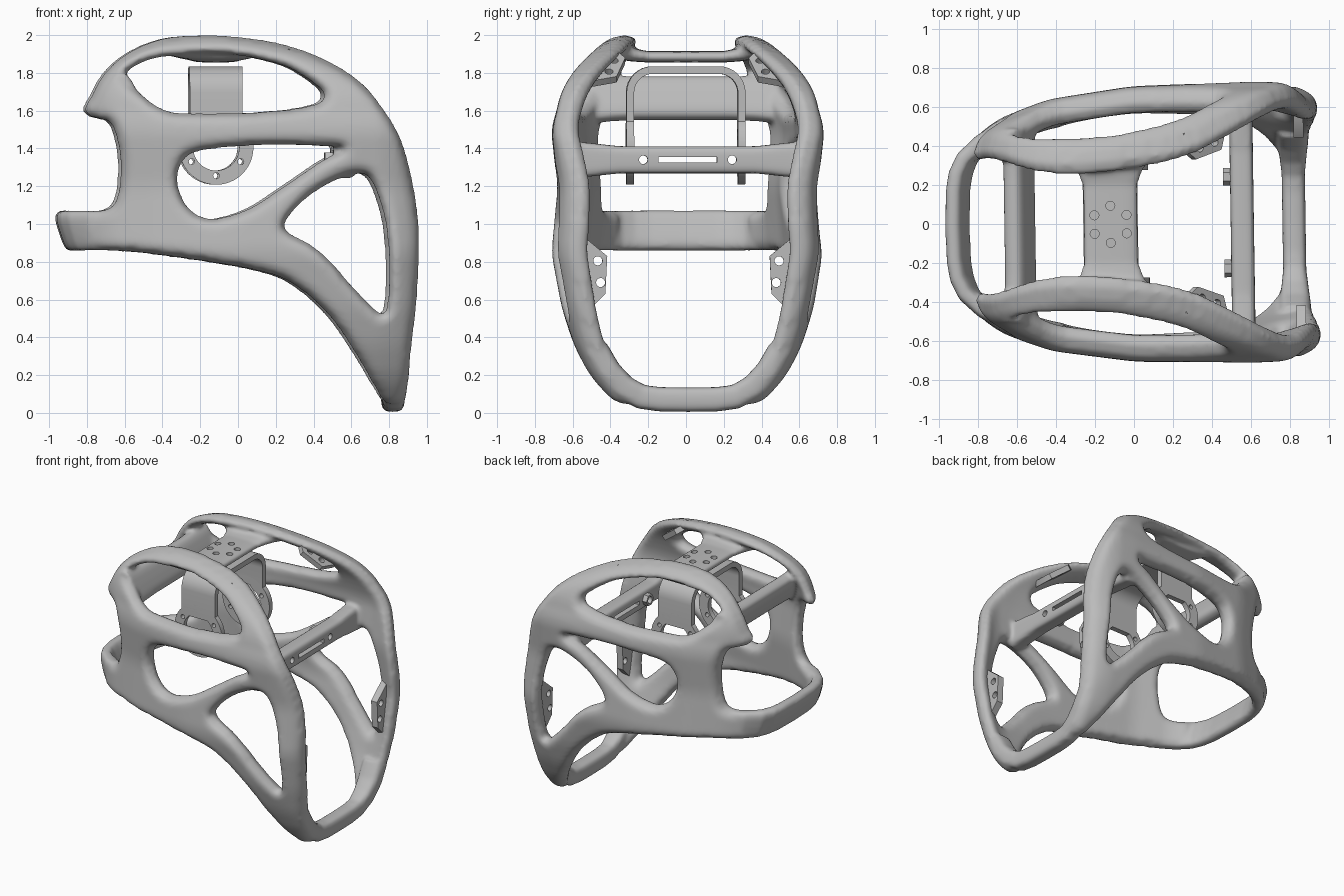
import bpy, bmesh, math
from mathutils import Matrix, Vector
from mathutils.kdtree import KDTree

cube = bpy.data.objects.get("Cube")
if cube:
    bpy.data.objects.remove(cube)

grey = bpy.data.materials.new("plain grey")
grey.use_nodes = True
grey.diffuse_color = (0.5, 0.5, 0.5, 1)
grey.node_tree.nodes["Principled BSDF"].inputs["Base Color"].default_value = grey.diffuse_color

YAW = Matrix.Rotation(0.015, 4, 'Z')
MIRROR = Matrix.Scale(-1, 4, (0, 1, 0))


def add_object(name, data):
    ob = bpy.data.objects.new(name, data)
    bpy.context.scene.collection.objects.link(ob)
    return ob


def evaluated_mesh(ob):
    bpy.context.view_layer.update()
    graph = bpy.context.evaluated_depsgraph_get()
    return bpy.data.meshes.new_from_object(ob.evaluated_get(graph))


def bake(ob):
    mesh = evaluated_mesh(ob)
    ob.modifiers.clear()
    ob.data = mesh


def finish(ob):
    ob.data.transform(YAW)
    ob.data.materials.clear()
    ob.data.materials.append(grey)
    ob.data.shade_smooth()
    ob.data.set_sharp_from_angle(angle=math.radians(40))


def circle(x, y, radius, sides=24):
    turn = math.tau / sides
    return [(x + radius * math.cos(i * turn), y + radius * math.sin(i * turn)) for i in range(sides)]


def rounded(points, steps=16):
    """Closed smooth curve through the points."""
    out, count = [], len(points)
    for i in range(count):
        a, b, c, d = (Vector(points[(i + k) % count]) for k in (-1, 0, 1, 2))
        for s in range(steps):
            t = s / steps
            out.append(b + (c - a) * t / 2 + (a * 2 - b * 5 + c * 4 - d) * t * t / 2
                       + (b * 3 - a - c * 3 + d) * t ** 3 / 2)
    return out


def plate(name, loops, thickness, origin, u, v, pair=True):
    """Flat plate in the plane of u and v; inner loops become holes; mirrored twin."""
    curve = bpy.data.curves.new("outline", 'CURVE')
    curve.dimensions, curve.fill_mode, curve.extrude = '2D', 'BOTH', thickness / 2
    for loop in loops:
        spline = curve.splines.new('POLY')
        spline.points.add(len(loop) - 1)
        for point, co in zip(spline.points, loop):
            point.co = (co[0], co[1], 0, 1)
        spline.use_cyclic_u = True
    ob = add_object("outline", curve)
    mesh = evaluated_mesh(ob)
    bpy.data.objects.remove(ob)
    u = Vector(u).normalized()
    n = u.cross(Vector(v)).normalized()
    mesh.transform(Matrix.Translation(origin) @ Matrix((u, n.cross(u), n)).transposed().to_4x4())
    twin = mesh.copy()
    finish(add_object(name + ("_left" if pair else ""), mesh))
    if pair:
        twin.transform(MIRROR)
        twin.flip_normals()
        finish(add_object(name + "_right", twin))


def sweep(bm, half, sides=20, power=0.6):
    """Symmetric bar: stations of centre, half-width vector and half thickness."""
    half = [(Vector(c), Vector(a), h) for c, a, h in half]
    full = [(MIRROR @ c, a, h) for c, a, h in reversed(half[1:])] + half
    rings = []
    for i, (c, a, h) in enumerate(full):
        along = full[min(i + 1, len(full) - 1)][0] - full[max(i - 1, 0)][0]
        b = along.cross(a).normalized() * h
        ring = []
        for k in range(sides):
            s, t = (math.copysign(abs(f) ** power, f) for f in
                    (math.cos(k * math.tau / sides), math.sin(k * math.tau / sides)))
            ring.append(bm.verts.new(c + a * s + b * t))
        rings.append(ring)
    for r, q in zip(rings, rings[1:]):
        for k in range(sides):
            bm.faces.new((r[k - 1], r[k], q[k], q[k - 1]))
    bm.faces.new(rings[0])
    bm.faces.new(rings[-1])


def table(rows, t):
    """Softened lookup in a list of pairs."""
    def linear(s):
        for (a, va), (b, vb) in zip(rows, rows[1:]):
            if s <= b:
                return va + (vb - va) * max(0, (s - a) / (b - a))
        return rows[-1][1]
    return sum(linear(t + d * 0.025) for d in (-2, -1, 0, 1, 2)) / 5


def duplicate(bm):
    copy = bmesh.ops.duplicate(bm, geom=bm.verts[:] + bm.edges[:] + bm.faces[:])["geom"]
    return [g for g in copy if isinstance(g, bmesh.types.BMVert)]


# Side wall: outline and three windows, seen from the side
outline = [(-.82, 1.6), (-.77, 1.56), (-.69, 1.54), (-.65, 1.45), (-.63, 1.31), (-.64, 1.18),
           (-.67, 1.1), (-.74, 1.07), (-.82, 1.05), (-.82, .88), (-.75, .86), (-.52, .845),
           (-.12, .79), (.17, .73), (.325, .65), (.48, .505), (.615, .31), (.72, .13), (.78, .05),
           (.86, .06), (.895, .16), (.912, .34), (.94, .6), (.952, .865), (.945, 1.05), (.91, 1.26),
           (.855, 1.45), (.765, 1.605), (.645, 1.75), (.46, 1.87), (.245, 1.95), (.01, 1.99),
           (-.2, 2.0), (-.415, 1.98), (-.6, 1.9), (-.72, 1.79), (-.785, 1.675)]
upper_window = [(-.6, 1.78), (-.52, 1.85), (-.39, 1.885), (-.12, 1.9), (.085, 1.875), (.27, 1.82),
                (.42, 1.72), (.447, 1.675), (.41, 1.64), (.27, 1.61), (.01, 1.59), (-.31, 1.59),
                (-.415, 1.615), (-.495, 1.67)]
ear_window = [(-.325, 1.21), (-.31, 1.315), (-.23, 1.38), (.01, 1.41), (.325, 1.415), (.54, 1.4),
              (.43, 1.335), (.245, 1.21), (.06, 1.09), (-.1, 1.035), (-.2, 1.04), (-.28, 1.1)]
jaw_window = [(.245, .97), (.27, 1.05), (.38, 1.155), (.54, 1.245), (.645, 1.265), (.705, 1.21),
              (.76, 1.05), (.785, .865), (.785, .63), (.765, .53), (.705, .56), (.59, .68),
              (.485, .8), (.38, .89)]
loops = [rounded(p) for p in (outline, upper_window, ear_window, jaw_window)]
rim = [p.to_3d() for loop in loops for p in loop]
tree = KDTree(len(rim))
for i, p in enumerate(rim):
    tree.insert(p, i)
tree.balance()

# Fill the wall with a fine grid, snapped to its rims
STEP = 0.016
bm = bmesh.new()
grid = {}
for j in range(130):
    z = j * STEP + 0.001
    crossings = [a.x + (b.x - a.x) * (z - a.y) / (b.y - a.y) for loop in loops
                 for a, b in zip(loop, loop[1:] + loop[:1]) if (a.y > z) != (b.y > z)]
    for i in range(130):
        x = i * STEP - 1
        if sum(c > x for c in crossings) % 2 or tree.find((x, z, 0))[2] < STEP / 2:
            grid[i, j] = bm.verts.new((x, z, 0))
for i, j in grid:
    corners = [grid.get(k) for k in ((i, j), (i + 1, j), (i + 1, j + 1), (i, j + 1))]
    if all(corners):
        bm.faces.new(corners)
bmesh.ops.delete(bm, geom=[v for v in bm.verts if not v.link_faces], context='VERTS')

# Give it a rounded thickness
HALF = 0.065
for vert in bm.verts:
    near, _, gap = tree.find(vert.co)
    if vert.is_boundary or gap < STEP / 2:
        vert.co = near
    else:
        vert.co.z = HALF * math.sqrt(1 - (1 - min(gap / HALF, 1)) ** 2)
for vert in duplicate(bm):
    vert.co.z *= -1
bmesh.ops.remove_doubles(bm, verts=bm.verts, dist=0.0001)

# Bend it to the head's plan and front curves, and mirror it
plan = [(-.85, .37), (-.79, .41), (-.69, .49), (-.43, .585), (0, .645), (.6, .66), (.77, .655),
        (.87, .62), (.95, .575)]
rise = [(.05, .5), (.1, .58), (.2, .7), (.36, .82), (.55, .91), (.85, 1), (1.2, .95), (1.5, 1),
        (1.7, .91), (1.82, .79), (1.9, .66), (2, .49)]
for vert in bm.verts:
    x, z, depth = vert.co
    vert.co = (x, table(plan, x) * table(rise, z) + depth * (1 + max(0, z - 1.6)), z)
for vert in duplicate(bm):
    vert.co.y *= -1

# Cross bars: crown, rear upper bar, rear lower band, brow, chin
sweep(bm, [((-.12, y, z), (w, 0, 0), h) for y, z, w, h in
           ((0, 1.885, .14, .03), (.2, 1.885, .14, .03), (.28, 1.895, .17, .035), (.38, 1.915, .26, .04))])
sweep(bm, [((-.585, y, 1.665), (.05 * s, 0, -.11 * s), .055) for y, s in
           ((0, 1), (.25, 1), (.38, 1.05), (.5, 1.15))])
sweep(bm, [((x, y, .965), (-.035 * s, 0, .105), .045) for x, y, s in
           ((-.905, 0, 1), (-.9, .18, 1), (-.885, .27, 1), (-.85, .35, .8), (-.77, .43, .4), (-.64, .5, 0))])
sweep(bm, [((.555, y, 1.34), (0, 0, w), .06) for y, w in
           ((0, .072), (.36, .072), (.48, .085), (.62, .1))], power=0.4)
sweep(bm, [((x, y, z), (w, 0, 0), .065) for x, y, z, w in
           ((.82, 0, .07, .06), (.82, .15, .072, .06), (.82, .25, .085, .06), (.82, .34, .135, .07),
            (.82, .42, .22, .08), (.82, .49, .34, .08))])
bmesh.ops.recalc_face_normals(bm, faces=bm.faces)
mesh = bpy.data.meshes.new("cage")
bm.to_mesh(mesh)
bm.free()

# Fuse everything into one smooth shell
cage = add_object("cage", mesh)
remesh = cage.modifiers.new("fuse", 'REMESH')
remesh.mode, remesh.voxel_size = 'VOXEL', 0.014
soften = cage.modifiers.new("soften", 'SMOOTH')
soften.factor, soften.iterations = 0.5, 6
bake(cage)

# Screw holes in the crown, holes and slot in the brow bar
cuts = bmesh.new()
SIDEWAYS = Matrix.Rotation(math.pi / 2, 4, 'Y')
places = [Matrix.Translation((-.12 + y, x, 1.88)) for x, y in circle(0, 0, .095, 6)]
places += [Matrix.Translation((.555, y, 1.34)) @ SIDEWAYS for y in (-.235, .235)]
for place in places:
    bmesh.ops.create_cone(cuts, cap_ends=True, segments=20, radius1=.023, radius2=.023, depth=.3, matrix=place)
bmesh.ops.create_cube(cuts, size=1, matrix=Matrix.Translation((.555, 0, 1.34)) @ Matrix.Diagonal((.4, .31, .03, 1)))
cut_mesh = bpy.data.meshes.new("hole_cutter")
cuts.to_mesh(cut_mesh)
cuts.free()
cutter = add_object("hole_cutter", cut_mesh)
cut = cage.modifiers.new("holes", 'BOOLEAN')
cut.operation, cut.solver, cut.object = 'DIFFERENCE', 'EXACT', cutter
bake(cage)
bpy.data.objects.remove(cutter)
finish(cage)


# Headband strap: inverted U with rounded corners
def arch(half, top, radius):
    arc = [(half - radius + radius * math.cos(i * math.pi / 16),
            top - radius + radius * math.sin(i * math.pi / 16)) for i in range(9)]
    right = [(half, 1.5)] + arc
    return right + [(-y, z) for y, z in reversed(right)]


plate("headband", [arch(.315, 1.835, .14) + arch(.275, 1.795, .1)[::-1]], .28,
      (-.12, 0, 0), (0, 1, 0), (0, 0, 1), pair=False)

# Ear rings with six screw holes each
screws = [circle(y, x, .016, 12) for x, y in circle(0, 0, .15, 6)]
plate("ear_ring", [circle(0, 0, .197, 48), circle(0, 0, .122, 48)]
      + [circle(x, -y, .016, 12) for y, x in circle(0, 0, .15, 6)], .04,
      (-.12, .295, 1.405), (1, 0, 0), (0, 0, 1))

# Mounting tabs at temples and jaw, nuts behind the brow bar
plate("temple_tab", [[(-.09, -.05), (.08, -.05), (.15, .06), (.15, .1), (-.13, .1), (-.13, .0)],
                     circle(-.05, 0, .022), circle(.05, 0, .022)], .04,
      (.37, .4, 1.82), (.76, .28, -.58), (0, 1, 0))
plate("jaw_tab", [[(.6, .93), (.55, .93), (.43, .83), (.44, .63), (.56, .51), (.6, .52)],
                  circle(.48, .805, .024), circle(.465, .69, .024)], .05,
      (.85, 0, 0), (0, 1, 0), (0, 0, 1))
plate("brow_nut", [circle(0, 0, .045, 6), circle(0, 0, .026)], .05,
      (.485, .235, 1.34), (0, 1, 0), (0, 0, 1))
